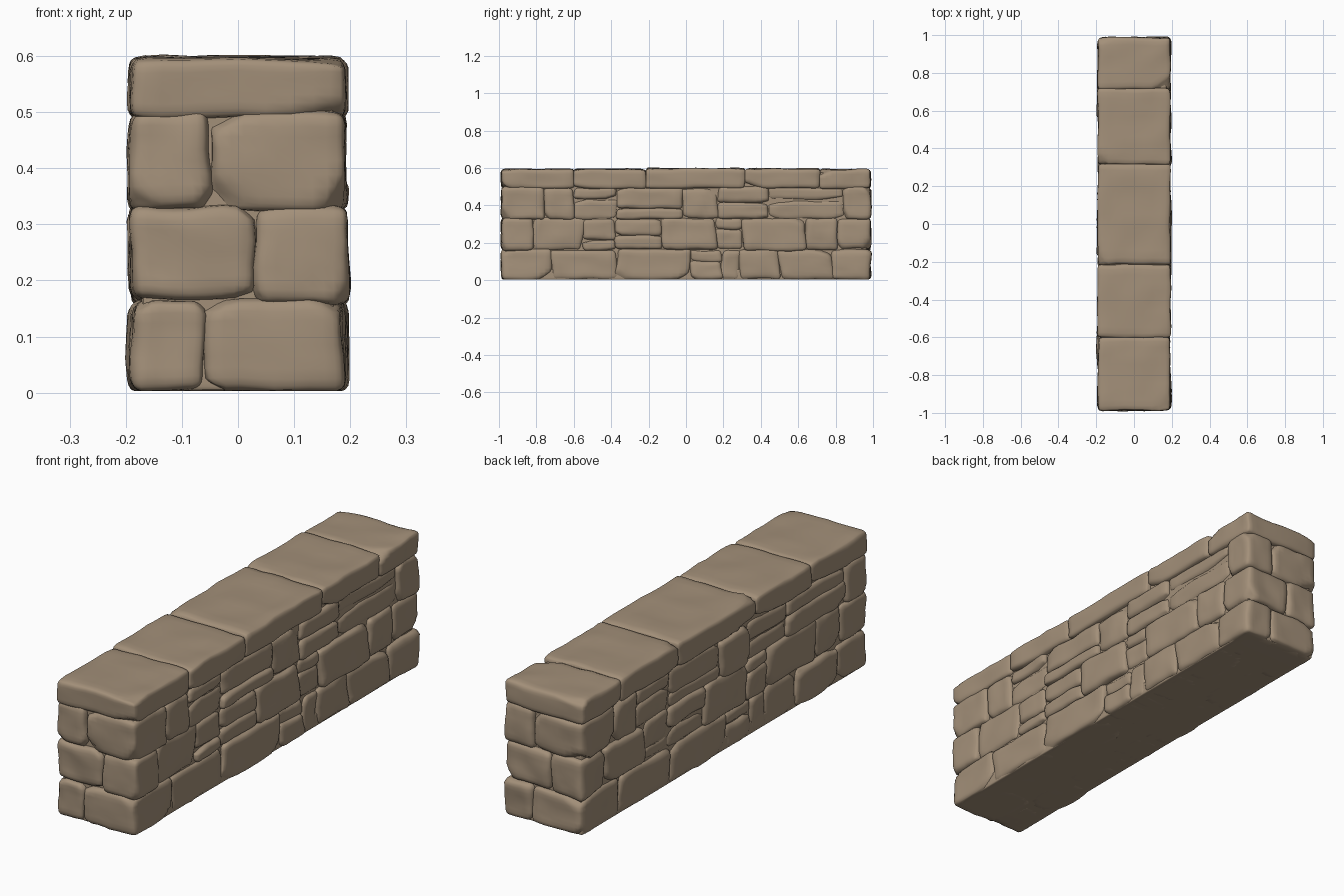
import bpy, bmesh, math, random
from mathutils import Vector, noise

if "Cube" in bpy.data.objects:
    bpy.data.objects.remove(bpy.data.objects["Cube"])

random.seed(11)
sandstone = bpy.data.materials.new("sandstone")
sandstone.diffuse_color = (0.366, 0.278, 0.192, 1)
sandstone.use_nodes = True
sandstone.node_tree.nodes["Principled BSDF"].inputs["Base Color"].default_value = sandstone.diffuse_color


def stone(name, lo, hi, radius=0.024, slant=0.0, flip=False, rough=0.008, chips=5):
    """Rounded, chipped block filling lo..hi; flip turns it half round about z."""
    lo, hi = Vector(lo), Vector(hi)
    mid, half = (lo + hi) / 2, (hi - lo) / 2
    r = min(radius, min(half) * 0.7)
    seed = Vector([random.uniform(0, 90) for _ in range(3)])
    planes = []
    for _ in range(chips):
        n = Vector([random.choice((-1, 1)) * random.uniform(0.35, 1) for _ in range(3)])
        planes.append((n.normalized(), random.uniform(1.3, 1.5)))
    bm = bmesh.new()
    bmesh.ops.create_cube(bm, size=2)
    bmesh.ops.subdivide_edges(bm, edges=bm.edges[:], cuts=11, use_grid_fill=True)
    for v in bm.verts:
        # crowd the grid towards the edges, then round them
        p = Vector([math.sin(c * math.pi / 2) * h for c, h in zip(v.co, half)])
        core = Vector([max(r - h, min(h - r, c)) for c, h in zip(p, half)])
        d = p - core
        if d.length > 1e-6:
            p = core + d.normalized() * min(r, d.length)
        # knock off corners
        q = Vector([c / h for c, h in zip(p, half)])
        for n, limit in planes:
            over = q.dot(n) - limit
            if over > 0:
                q -= n * over
        p = Vector([c * h for c, h in zip(q, half)])
        p.y += slant * p.z
        p += mid
        p += noise.noise_vector(p * 9 + seed) * rough
        p += noise.noise_vector(p * 26 + seed) * rough * 0.3
        p.z = max(p.z, 0.003)
        if flip:
            p.x, p.y = -p.x, -p.y
        v.co = p
    for f in bm.faces:
        f.smooth = True
    mesh = bpy.data.meshes.new(name)
    bm.to_mesh(mesh)
    bm.free()
    mesh.materials.append(sandstone)
    bpy.context.collection.objects.link(bpy.data.objects.new(name, mesh))


# Courses: bottom, top, inner x of front corner stone, joints along y
END = 0.985
courses = [
    (0.002, 0.163, -0.06, [-0.72, -0.37, 0.02, 0.19, 0.29, 0.50, 0.78]),
    (0.163, 0.332, 0.03, [-0.82, -0.55, -0.38, -0.13, 0.16, 0.30, 0.64, 0.81]),
    (0.325, 0.495, -0.05, [-0.76, -0.60, -0.37, -0.02, 0.17, 0.44, 0.84]),
]
# Stones broken into two layers: (course, index) -> height fraction of the split
splits = {(0, 3): 0.6, (1, 2): 0.3, (1, 3): 0.45, (1, 5): 0.68, (2, 2): 0.62,
          (2, 3): 0.35, (2, 5): 0.5, (2, 6): 0.6}

# Both faces of the wall
for flip in (False, True):
    side = "left" if flip else "right"
    for ci, (z0, z1, inner, joints) in enumerate(courses):
        ys = [-END] + joints + [END]
        for i in range(len(ys) - 1):
            first, last = i == 0, i == len(ys) - 2
            xin = inner if first else (-inner if last else 0.02)
            slant = 0 if first or last else random.uniform(-0.2, 0.2)
            cuts = [z0, z1]
            if (ci, i) in splits:
                cuts.insert(1, z0 + (z1 - z0) * splits[ci, i])
            for a, b in zip(cuts, cuts[1:]):
                xout = random.uniform(0.184, 0.196)
                if len(cuts) == 3:
                    xout -= random.uniform(0, 0.008)
                dz = 0 if a < 0.01 else random.uniform(-0.008, 0.004)
                stone(f"{side}_wall_stone", (xin, ys[i] - 0.003, a + dz),
                      (xout, ys[i + 1] + 0.003, b + random.uniform(-0.003, 0.008)),
                      slant=slant, flip=flip)

# Cap stones across the full width
cap = [-END, -0.60, -0.215, 0.315, 0.715, END]
for a, b in zip(cap, cap[1:]):
    w = random.uniform(0.187, 0.194)
    stone("cap_stone", (-w, a - 0.002, 0.488), (w, b + 0.002, random.uniform(0.592, 0.598)),
          radius=0.02, slant=random.uniform(-0.08, 0.08), rough=0.007, chips=3)

# Mortar core closing the gaps, and the flat underside
stone("mortar_core", (-0.172, -0.965, 0.02), (0.172, 0.965, 0.575), radius=0.01, rough=0.002, chips=0)
stone("wall_base", (-0.18, -0.972, 0.002), (0.18, 0.972, 0.06), radius=0.008, rough=0.002, chips=0)
